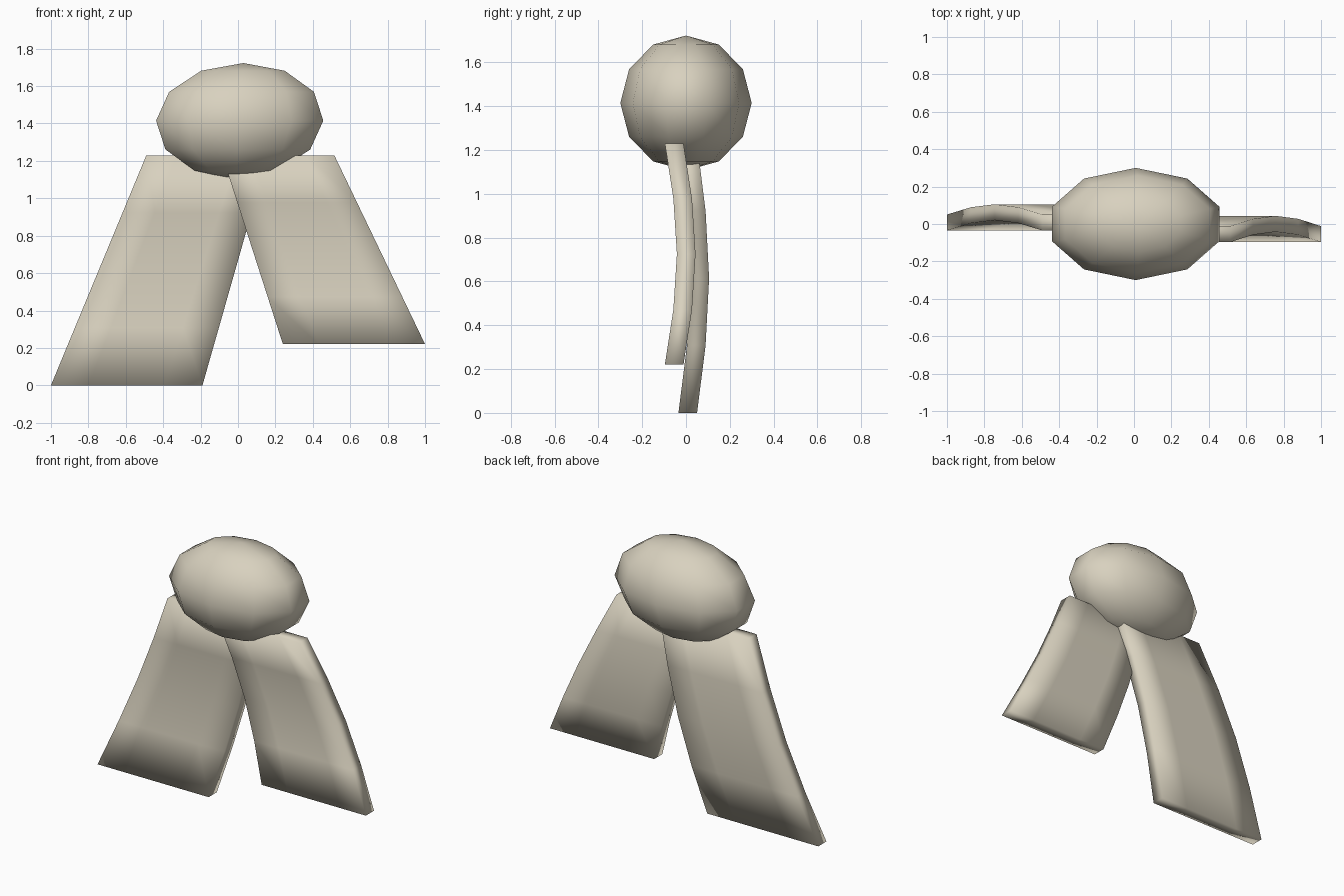
import bpy, bmesh, math
from mathutils import Vector

if "Cube" in bpy.data.objects:
    bpy.data.objects.remove(bpy.data.objects["Cube"])

cloth = bpy.data.materials.new("beige_cloth")
cloth.diffuse_color = (0.69, 0.64, 0.52, 1)
cloth.use_nodes = True
cloth.node_tree.nodes["Principled BSDF"].inputs["Base Color"].default_value = cloth.diffuse_color


def finish(bm, name):
    bmesh.ops.recalc_face_normals(bm, faces=bm.faces)
    for f in bm.faces:
        f.smooth = True
    mesh = bpy.data.meshes.new(name)
    bm.to_mesh(mesh)
    bm.free()
    mesh.materials.append(cloth)
    obj = bpy.data.objects.new(name, mesh)
    bpy.context.collection.objects.link(obj)
    return obj


# Knot: ten-sided flattened ball, leaning slightly to the right
bm = bmesh.new()
bmesh.ops.create_uvsphere(bm, u_segments=10, v_segments=6, radius=1)
bm.verts.ensure_lookup_table()
# turn the ring so a vertex points straight to the front and the back
turn = math.pi / 2 - math.atan2(*[(v.co.y, v.co.x) for v in bm.verts
                                  if abs(v.co.z) < 0.01][0])
for v in bm.verts:
    x, y, z = v.co
    x, y = (x * math.cos(turn) - y * math.sin(turn),
            x * math.sin(turn) + y * math.cos(turn))
    v.co = Vector((0.009 + 0.47 * x + 0.02 * z, 0.3 * y, 1.415 + 0.308 * z))
    if z < -0.99:
        v.co.x -= 0.03
finish(bm, "knot")


# Tails: thick strips that widen downwards and bow backwards in the middle
def tail(name, top, bottom, y_mid, cells=4, thick=0.085, bow=0.055):
    (tl, tr, tz), (bl, br, bz) = top, bottom
    bm = bmesh.new()
    bmesh.ops.create_cube(bm, size=1)
    for axis in (0, 2):
        edges = [e for e in bm.edges
                 if abs((e.verts[0].co - e.verts[1].co)[axis]) > 0.9]
        bmesh.ops.subdivide_edges(bm, edges=edges, cuts=cells - 1,
                                  use_grid_fill=True)
    for v in bm.verts:
        u, t = v.co.x + 0.5, 0.5 - v.co.z
        left, right = tl + (bl - tl) * t, tr + (br - tr) * t
        v.co = Vector((left + (right - left) * u,
                       y_mid + thick * v.co.y + bow * math.sin(math.pi * t),
                       tz + (bz - tz) * t))
    return finish(bm, name)


tail("left_tail", (-0.49, 0.16, 1.23), (-1.0, -0.19, 0.0), 0.008)
tail("right_tail", (-0.085, 0.515, 1.23), (0.24, 1.0, 0.22), -0.054)
